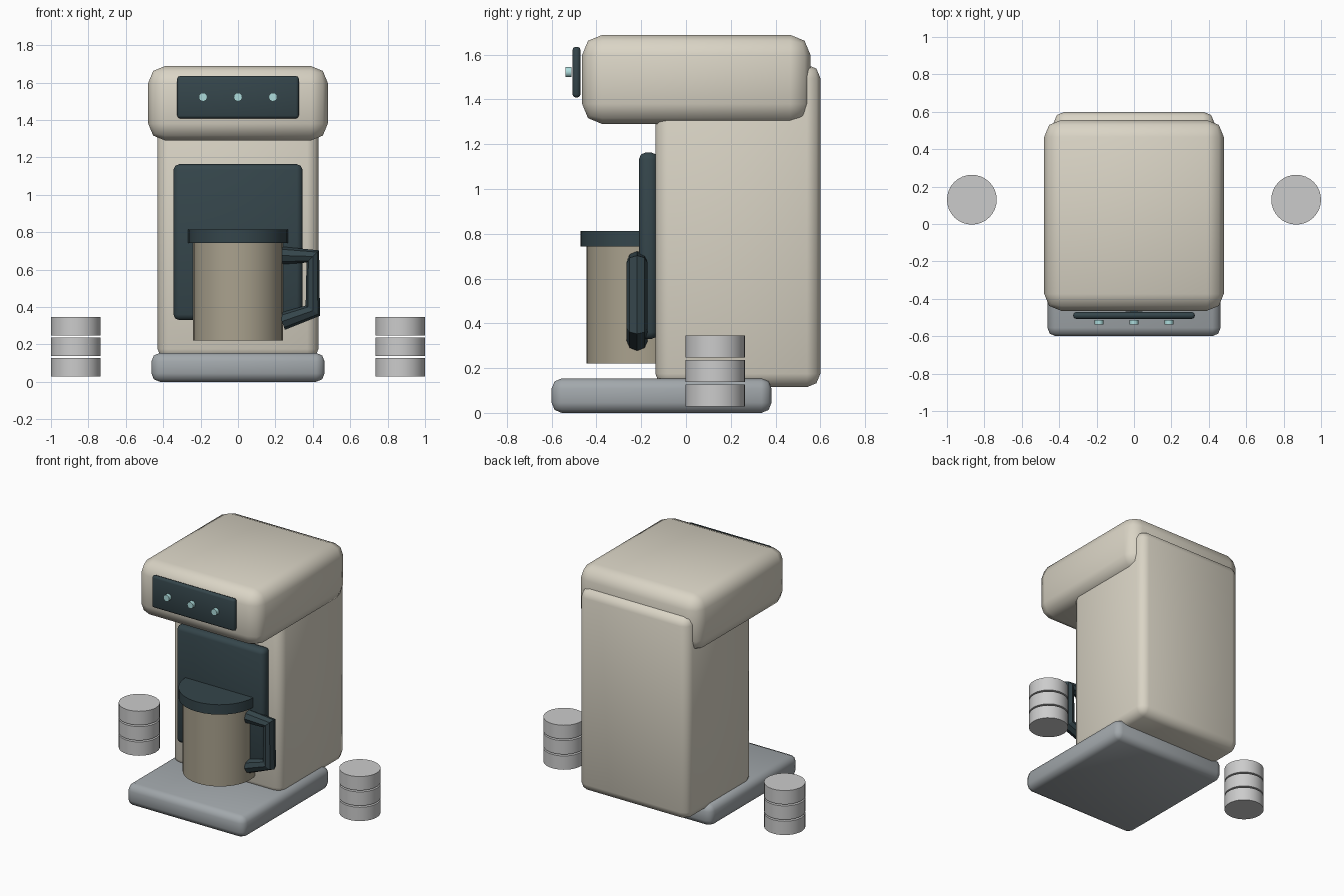
import bpy, math

if "Cube" in bpy.data.objects:
    bpy.data.objects.remove(bpy.data.objects["Cube"])


def material(name, rgb):
    m = bpy.data.materials.new(name)
    m.diffuse_color = (*rgb, 1)
    m.use_nodes = True
    m.node_tree.nodes["Principled BSDF"].inputs["Base Color"].default_value = m.diffuse_color
    return m


BEIGE = material("beige_shell", (0.70, 0.66, 0.56))
DARK = material("dark_plastic", (0.035, 0.06, 0.07))
STEEL = material("tray_grey", (0.36, 0.39, 0.41))
JUG = material("jug_tint", (0.40, 0.36, 0.27))
TEAL = material("button_teal", (0.42, 0.72, 0.72))


def finish(ob, name, mat):
    ob.name = name
    if mat:
        ob.data.materials.append(mat)
    bpy.ops.object.shade_smooth_by_angle(angle=math.radians(50))
    return ob


def rounded_box(name, x, y, z, bevel, mat):
    """Box given by its (min, max) ranges, with rounded edges."""
    ranges = (x, y, z)
    bpy.ops.mesh.primitive_cube_add(size=1, location=[(a + b) / 2 for a, b in ranges])
    ob = bpy.context.object
    ob.scale = [b - a for a, b in ranges]
    bpy.ops.object.transform_apply(location=False, rotation=False, scale=True)
    mod = ob.modifiers.new("round", 'BEVEL')
    mod.width = bevel
    mod.segments = 2
    bpy.ops.object.modifier_apply(modifier=mod.name)
    return finish(ob, name, mat)


def cylinder(name, radius, depth, loc, mat=None, rot=(0, 0, 0), sides=32):
    bpy.ops.mesh.primitive_cylinder_add(vertices=sides, radius=radius, depth=depth,
                                        location=loc, rotation=rot)
    return finish(bpy.context.object, name, mat)


# Housing: drip base, upright body and overhanging head
rounded_box("base", (-0.463, 0.463), (-0.60, 0.382), (0, 0.154), 0.045, STEEL)
rounded_box("body", (-0.43, 0.43), (-0.137, 0.60), (0.115, 1.555), 0.06, BEIGE)
rounded_box("head", (-0.48, 0.48), (-0.464, 0.556), (1.29, 1.688), 0.09, BEIGE)

# Dark panels
rounded_box("back_panel", (-0.345, 0.345), (-0.21, -0.125), (0.33, 1.163), 0.03, DARK)
rounded_box("control_panel", (-0.325, 0.325), (-0.507, -0.471), (1.408, 1.635), 0.015, DARK)

# Buttons
for i, x in enumerate((-0.187, 0, 0.187)):
    cylinder(f"button_{i + 1}", 0.023, 0.026, (x, -0.525, 1.522), TEAL,
             (math.pi / 2, 0, 0), 16)

# Jug with lid
JUG_Y = -0.204
cylinder("jug", 0.24, 0.525, (0, JUG_Y, 0.4825), JUG)
cylinder("jug_lid", 0.267, 0.07, (0, JUG_Y, 0.778), DARK)

# Jug handle: bent tube
curve = bpy.data.curves.new("jug_handle", 'CURVE')
curve.dimensions = '3D'
curve.bevel_depth = 0.047
curve.bevel_resolution = 2
curve.use_fill_caps = True
path = [(0.235, 0.675), (0.40, 0.67), (0.40, 0.38), (0.235, 0.322)]
spline = curve.splines.new('POLY')
spline.points.add(len(path) - 1)
for p, (x, z) in zip(spline.points, path):
    p.co = (x, -0.218, z, 1)
spline.use_smooth = False
curve.materials.append(DARK)
bpy.context.collection.objects.link(bpy.data.objects.new("jug_handle", curve))

# Stacked cups on both sides
for side, sx in (("left", -1), ("right", 1)):
    for i in range(3):
        cylinder(f"cup_{side}_{i + 1}", 0.133, 0.098,
                 (sx * 0.867, 0.13, 0.078 + i * 0.109))
